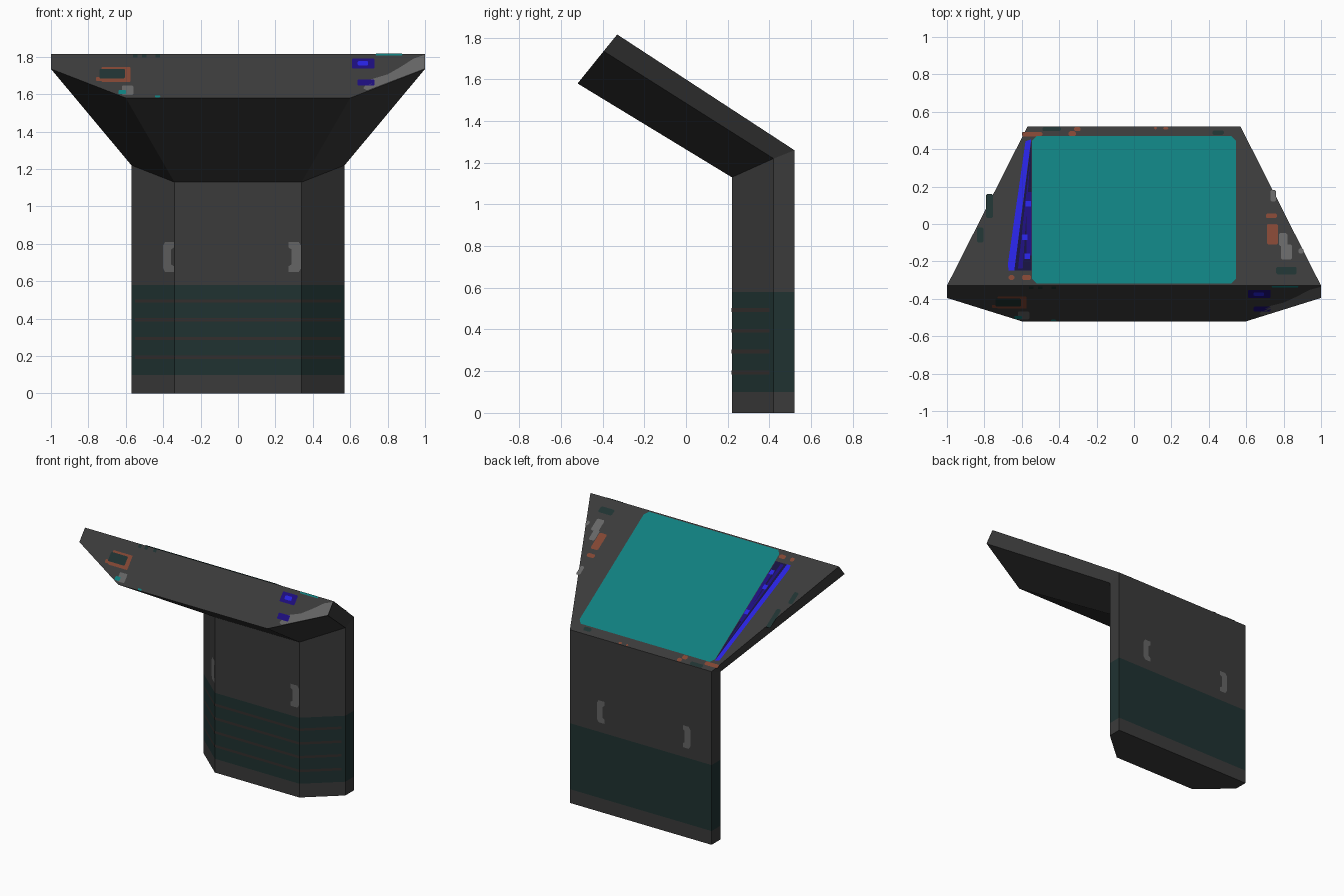
import bpy, bmesh
from mathutils import Vector

if "Cube" in bpy.data.objects:
    bpy.data.objects.remove(bpy.data.objects["Cube"])


def material(name, *rgb):
    m = bpy.data.materials.new(name)
    m.use_nodes = True
    m.diffuse_color = (*rgb, 1)
    bsdf = m.node_tree.nodes["Principled BSDF"]
    bsdf.inputs["Base Color"].default_value = (*rgb, 1)
    bsdf.inputs["Roughness"].default_value = 0.8
    return m


BODY = material("charcoal", .043, .043, .043)
BAND = material("dark green", .014, .032, .031)
STRIPE = material("dull brown", .034, .028, .026)
TEAL = material("teal", .005, .21, .21)
GREY = material("light grey", .13, .13, .13)
RUST = material("rust", .22, .06, .033)
BLUE = material("bright blue", .02, .016, .74)
INDIGO = material("dark blue", .012, .004, .2)
NAVY = material("navy", .008, .006, .05)


def finish(name, bm, *mats):
    mesh = bpy.data.meshes.new(name)
    bm.to_mesh(mesh)
    bm.free()
    for m in mats:
        mesh.materials.append(m)
    ob = bpy.data.objects.new(name, mesh)
    bpy.context.collection.objects.link(ob)
    return ob


# Body: one six-sided section swept up the pedestal and out to the head lip
def ring(bm, front, mid, back):
    half = [front, mid, back]
    pts = half + [(-x, y, z) for x, y, z in reversed(half)]
    return [bm.verts.new(p) for p in pts]


bm = bmesh.new()
rings = [ring(bm, (.34, .22, z), (.57, .42, z), (.57, .52, z)) for z in (0, .1, .58)]
rings.append(ring(bm, (.34, .22, 1.13), (.57, .42, 1.22), (.57, .52, 1.26)))
rings.append(ring(bm, (.6, -.52, 1.58), (1, -.395, 1.735), (1, -.33, 1.815)))
for level, (a, b) in enumerate(zip(rings, rings[1:])):
    for i in range(6):
        j = (i + 1) % 6
        face = bm.faces.new((a[i], a[j], b[j], b[i]))
        face.material_index = int(level == 1)
bm.faces.new(rings[0])
bm.faces.new(rings[-1])
bmesh.ops.recalc_face_normals(bm, faces=bm.faces)
finish("kiosk_body", bm, BODY, BAND)


# Each surface maps flat coordinates to a point, with its outward normal
def on_front(x, z):
    return Vector((x, .22, z))


def on_chamfer(x, z):
    return Vector((x, .22 + (abs(x) - .34) * .87, z))


def on_back(x, z):
    return Vector((x, .52, z))


def on_top(x, y):
    return Vector((x, y, 1.26 + (.52 - y) * .653))


def on_lip(x, z):
    return Vector((x, -.33 - (1.815 - z) * .8085, z))


NORMAL = {
    on_front: Vector((0, -1, 0)),
    on_back: Vector((0, 1, 0)),
    on_top: Vector((0, .547, .837)),
    on_lip: Vector((0, -.777, .629)),
}


def plate(name, surface, outline, mat, layer=1):
    side = 1 if outline[0][0] > 0 else -1
    n = NORMAL.get(surface, Vector((.656 * side, -.755, 0)))
    bm = bmesh.new()
    face = bm.faces.new([bm.verts.new(surface(*p) + n * .002 * layer) for p in outline])
    face.normal_update()
    if face.normal.dot(n) < 0:
        face.normal_flip()
    return finish(name, bm, mat)


def rect(x0, x1, v0, v1, cut=0.0):
    if not cut:
        return [(x0, v0), (x1, v0), (x1, v1), (x0, v1)]
    return [(x0 + cut, v0), (x1 - cut, v0), (x1, v0 + cut), (x1, v1 - cut),
            (x1 - cut, v1), (x0 + cut, v1), (x0, v1 - cut), (x0, v0 + cut)]


# Display
plate("screen", on_top, rect(-.545, .545, -.32, .467, .025), TEAL, 2)

# Thin stripes round the front of the green band
for k in range(4):
    z = .185 + k * .1
    plate("front_stripe", on_front, rect(-.34, .34, z, z + .018), STRIPE)
    for s in (-1, 1):
        plate("chamfer_stripe", on_chamfer, rect(s * .34, s * .55, z, z + .018), STRIPE)


# Bracket-shaped handles, front and back
def handle(surface, spine, tip):
    notch = tip + (spine - tip) * .25
    outline = [(spine, .67), (spine + (tip - spine) * .2, .65), (tip, .65), (tip, .68),
               (notch, .69), (notch, .77), (tip, .78), (tip, .81),
               (spine + (tip - spine) * .2, .81), (spine, .79)]
    plate("handle", surface, outline, GREY)


handle(on_chamfer, -.40, -.342)
handle(on_front, .338, .27)
handle(on_back, -.40, -.34)
handle(on_back, .35, .29)

# Blue side strip beside the display
plate("strip_bed", on_top, [(-.55, .44), (-.64, -.25), (-.547, -.25), (-.547, .44)], NAVY)
plate("strip_light", on_top,
      [(-.55, .45), (-.58, .44), (-.675, -.22), (-.67, -.25), (-.64, -.25)], BLUE, 2)
plate("strip_inner", on_top, [(-.555, .35), (-.62, -.24), (-.595, -.24)], INDIGO, 2)
plate("strip_edge", on_top, rect(-.575, -.548, -.17, .17), INDIGO, 2)
for y, x in ((.09, -.565), (-.09, -.585), (-.19, -.57)):
    plate("strip_lamp", on_top, rect(x - .015, x + .015, y, y + .03), BLUE, 3)

# Worn patches on the sloping top
TOP_MARKS = [
    (RUST, -.6, -.49, .468, .492), (RUST, -.35, -.31, .47, .495),
    (RUST, -.32, -.285, .495, .518), (RUST, .105, .125, .505, .518),
    (RUST, .155, .185, .505, .518), (BAND, -.49, -.39, .495, .518),
    (BAND, .42, .48, .475, .5), (RUST, .71, .77, -.11, 0), (RUST, .705, .765, .03, .055),
    (GREY, .775, .82, -.12, -.05), (GREY, .785, .845, -.19, -.11),
    (GREY, .73, .76, .12, .18), (GREY, .88, .905, -.16, -.13),
    (BAND, .76, .87, -.27, -.23), (BAND, -.84, -.805, -.1, -.02),
    (BAND, -.79, -.755, .03, .16), (RUST, -.67, -.64, -.3, -.275),
    (RUST, -.6, -.55, -.3, -.275),
]
for mat, *box in TOP_MARKS:
    plate("top_mark", on_top, rect(*box, .007), mat)

# Marks on the front lip: colour, layer, extents
LIP_MARKS = [
    (RUST, 1, -.73, -.575, 1.665, 1.745), (RUST, 1, -.76, -.71, 1.67, 1.69),
    (BAND, 2, -.74, -.605, 1.682, 1.733), (GREY, 1, -.62, -.56, 1.595, 1.645),
    (TEAL, 2, -.64, -.6, 1.598, 1.62), (TEAL, 1, -.445, -.415, 1.582, 1.592),
    (INDIGO, 1, .61, .73, 1.735, 1.79), (BLUE, 2, .64, .695, 1.752, 1.774),
    (INDIGO, 1, .64, .73, 1.645, 1.678), (TEAL, 1, .735, .88, 1.805, 1.815),
]
for mat, layer, *box in LIP_MARKS:
    plate("lip_mark", on_lip, rect(*box, .004), mat, layer)
for x in (-.55, -.5, -.43):
    plate("lip_dash", on_lip, rect(x - .012, x + .012, 1.795, 1.812), BAND)
plate("lip_scuff", on_lip, [(1, 1.738), (1, 1.81), (.94, 1.79), (.87, 1.745), (.8, 1.705),
                            (.7, 1.675), (.67, 1.63), (.69, 1.62)], GREY)
